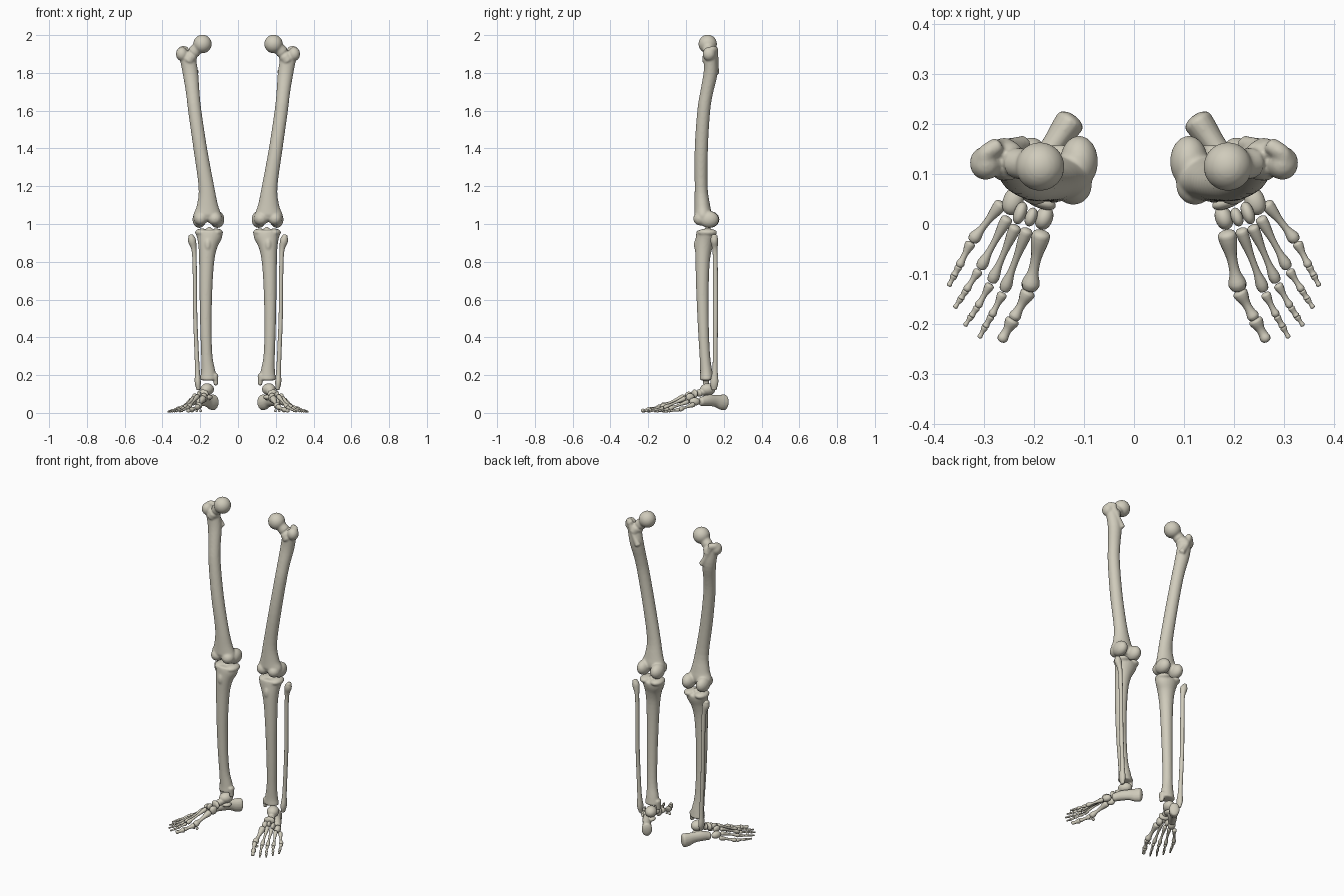
import bpy, bmesh, math
from mathutils import Vector, Matrix

if "Cube" in bpy.data.objects:
    bpy.data.objects.remove(bpy.data.objects["Cube"])

# One ivory colour for every bone
ivory = bpy.data.materials.new("bone_ivory")
ivory.use_nodes = True
COLOUR = (0.63, 0.60, 0.50, 1)
ivory.diffuse_color = COLOUR
ivory.node_tree.nodes["Principled BSDF"].inputs["Base Color"].default_value = COLOUR


def spline(pts, steps):
    """Catmull-Rom resampling of (x, y, z, r1, r2) stations."""
    pts = [Vector(p) for p in pts]
    ext = [pts[0] * 2 - pts[1]] + pts + [pts[-1] * 2 - pts[-2]]
    out = []
    for i in range(1, len(ext) - 2):
        a, b, c, d = ext[i - 1:i + 3]
        for s in range(steps):
            t = s / steps
            out.append(0.5 * (2 * b + (c - a) * t + (2 * a - 5 * b + 4 * c - d) * t ** 2
                              + (3 * b - a - 3 * c + d) * t ** 3))
    return out + [pts[-1]]


def tube(bm, pts, sides=16, steps=4, cap=0.5):
    """Loft of elliptical rings along a curved path, with domed ends."""
    st = spline(pts, steps)
    centres = [Vector(s[:3]) for s in st]
    rings = []
    last = len(st) - 1
    for i, s in enumerate(st):
        t = (centres[min(i + 1, last)] - centres[max(i - 1, 0)]).normalized()
        x = Vector((1, 0, 0))
        u = (x - t * x.dot(t)) if abs(t.z) > 0.8 else t.cross(Vector((0, 0, 1)))
        u.normalize()
        v = t.cross(u)
        ring = (centres[i], u, v, s[3], s[4])
        dome = []
        if i in (0, last):
            sign = -1 if i == 0 else 1
            for ang in (0.5, 1.0, 1.35):
                k = math.cos(ang)
                off = t * sign * cap * min(s[3], s[4]) * math.sin(ang)
                dome.append((centres[i] + off, u, v, s[3] * k, s[4] * k))
        rings += dome[::-1] + [ring] if i == 0 else [ring] + dome
    loops = []
    for c, u, v, r1, r2 in rings:
        angs = [2 * math.pi * k / sides for k in range(sides)]
        loops.append([bm.verts.new(c + u * r1 * math.cos(a) + v * r2 * math.sin(a)) for a in angs])
    faces = [bm.faces.new(loops[0]), bm.faces.new(loops[-1])]
    for a, b in zip(loops, loops[1:]):
        for k in range(sides):
            n = (k + 1) % sides
            faces.append(bm.faces.new((a[k], a[n], b[n], b[k])))
    bmesh.ops.recalc_face_normals(bm, faces=faces)


def ball(bm, centre, radii, turn=0):
    m = (Matrix.Translation(centre) @ Matrix.Rotation(turn, 4, 'Z')
         @ Matrix.Diagonal((*radii, 1)))
    bmesh.ops.create_uvsphere(bm, u_segments=24, v_segments=14, radius=1, matrix=m)


def finish(name, bm, voxel=0, smooth=4):
    """Fuse overlapping volumes if asked, and mirror to the other leg."""
    me = bpy.data.meshes.new(name)
    bm.to_mesh(me)
    bm.free()
    me.shade_smooth()
    me.materials.append(ivory)
    ob = bpy.data.objects.new(name, me)
    bpy.context.collection.objects.link(ob)
    if voxel:
        rm = ob.modifiers.new("fuse", 'REMESH')
        rm.mode = 'VOXEL'
        rm.voxel_size = voxel
        rm.use_smooth_shade = True
        sm = ob.modifiers.new("soften", 'SMOOTH')
        sm.factor = 0.5
        sm.iterations = smooth
    ob.modifiers.new("other_leg", 'MIRROR').use_mirror_merge = False
    return ob


# Thigh bone: shaft, neck, head, trochanters and condyles
bm = bmesh.new()
tube(bm, [(.268, .13, 1.89, .042, .034), (.252, .13, 1.8, .041, .037), (.24, .11, 1.7, .036, .034),
          (.229, .094, 1.6, .035, .034), (.2, .081, 1.4, .036, .035), (.168, .08, 1.2, .041, .034),
          (.162, .086, 1.1, .056, .041), (.162, .09, 1.05, .074, .046), (.162, .088, 1.03, .072, .04)], 24)
tube(bm, [(.19, .115, 1.95, .034, .034), (.225, .12, 1.92, .031, .032), (.262, .13, 1.87, .036, .045)])
ball(bm, (.188, .115, 1.953), (.049, .049, .049))
ball(bm, (.297, .122, 1.9), (.032, .034, .037))
tube(bm, [(.308, .115, 1.9, .02, .024), (.297, .14, 1.922, .018, .02), (.274, .156, 1.918, .018, .022)])
tube(bm, [(.278, .156, 1.91, .016, .014), (.252, .158, 1.85, .015, .014), (.222, .16, 1.8, .017, .017)])
for x, y, rx in ((.11, .125, .038), (.205, .122, .036)):
    ball(bm, (x, y, 1.024), (rx, .052, .045))
    ball(bm, (x + (.012 if x < .16 else -.008), .078, 1.028), (rx, .04, .036))
finish("thigh_bone", bm, .0055)

# Shin bone: plateaus, ridge, shaft and inner ankle
bm = bmesh.new()
tube(bm, [(.152, .108, .955, .071, .052), (.153, .104, .93, .067, .052), (.16, .094, .88, .05, .046),
          (.166, .088, .8, .04, .038), (.17, .087, .65, .034, .033), (.17, .092, .45, .03, .029),
          (.165, .1, .3, .03, .028), (.158, .107, .22, .038, .032), (.157, .109, .178, .045, .036)],
     24, cap=.2)
for x in (.117, .19):
    ball(bm, (x, .113, .955), (.038, .052, .021))
ball(bm, (.153, .115, .968), (.014, .02, .018))
ball(bm, (.16, .058, .89), (.018, .016, .035))
tube(bm, [(.12, .105, .2, .016, .022), (.117, .106, .15, .011, .015)])
finish("shin_bone", bm, .0055, 3)

# Calf bone
bm = bmesh.new()
tube(bm, [(.25, .15, .938, .013, .016), (.243, .15, .91, .021, .02), (.232, .154, .85, .012, .013),
          (.228, .156, .7, .011, .013), (.226, .156, .5, .011, .013), (.216, .154, .25, .012, .013),
          (.213, .15, .165, .016, .021), (.21, .148, .125, .01, .014)], steps=8)
finish("calf_bone", bm)

# Ankle bone: pulley, neck and rounded head
bm = bmesh.new()
ball(bm, (.163, .115, .125), (.035, .042, .032), .4)
tube(bm, [(.165, .11, .118, .027, .024), (.176, .08, .108, .02, .018), (.182, .068, .104, .024, .021)])
finish("ankle_bone", bm, .004, 3)

# Heel bone: tuber, body and inner shelf
bm = bmesh.new()
tube(bm, [(.128, .205, .055, .03, .042), (.142, .185, .057, .028, .04), (.163, .155, .064, .024, .032),
          (.19, .115, .066, .026, .03), (.215, .08, .06, .023, .024)])
ball(bm, (.158, .115, .083), (.024, .028, .014), .5)
finish("heel_bone", bm, .004, 3)

# Midfoot bones: rounded blocks turned along the foot
for name, centre, size in (
        ("boat_bone", (.187, .045, .1), (.033, .014, .024)),
        ("inner_wedge_bone", (.18, .012, .08), (.018, .025, .026)),
        ("middle_wedge_bone", (.206, .014, .095), (.012, .02, .018)),
        ("outer_wedge_bone", (.228, .022, .084), (.013, .024, .02)),
        ("cube_bone", (.242, .046, .06), (.021, .03, .022))):
    bm = bmesh.new()
    m = Matrix.Translation(centre) @ Matrix.Rotation(.35, 4, 'Z') @ Matrix.Diagonal((*size, 1))
    bmesh.ops.create_cube(bm, size=2.3, matrix=m)
    ob = finish(name, bm)
    sub = ob.modifiers.new("round", 'SUBSURF')
    sub.levels = sub.render_levels = 3


def small_bone(name, a, b, base, waist, head):
    """Slim bone with flared ends, from joint a to joint b."""
    a, b = Vector(a), Vector(b)
    pts = []
    for t, r in ((.08, base * .95), (.2, base * .88), (.45, waist), (.68, waist), (.86, head), (.94, head * .9)):
        p = a.lerp(b, t)
        p.z = max(p.z, r + .001)
        pts.append((*p, r, r))
    bm = bmesh.new()
    tube(bm, pts, 12, 3)
    finish(name, bm)


# Each toe ray: joints from the midfoot to the tip, and a thickness
rays = {
    "big": (.018, [(.184, -.012, .078), (.21, -.134, .032), (.242, -.191, .018), (.266, -.234, .009)]),
    "second": (.012, [(.211, -.004, .092), (.262, -.138, .03), (.286, -.185, .018),
                      (.298, -.206, .011), (.31, -.228, .007)]),
    "third": (.0115, [(.234, .002, .08), (.287, -.12, .026), (.314, -.167, .015),
                      (.326, -.185, .01), (.339, -.204, .007)]),
    "fourth": (.0115, [(.25, .018, .062), (.31, -.092, .021), (.337, -.134, .013),
                       (.347, -.15, .009), (.359, -.168, .007)]),
    "little": (.0125, [(.262, .045, .046), (.326, -.036, .017), (.351, -.086, .011),
                       (.36, -.103, .008), (.371, -.124, .006)]),
}
for ray, (r, joints) in rays.items():
    segs = list(zip(joints, joints[1:]))
    for i, (a, b) in enumerate(segs):
        if i == 0:
            name, sizes = ray + "_long_foot_bone", (1.1, .6, 1)
        elif i == len(segs) - 1:
            k = .85 if ray == "big" else .6
            name, sizes = ray + "_toe_tip", (k, k * .6, k * .7)
        elif i == 1:
            name, sizes = ray + "_toe_first_bone", (.88, .5, .68)
        else:
            name, sizes = ray + "_toe_middle_bone", (.65, .48, .6)
        small_bone(name, a, b, *(r * s for s in sizes))

# Small round bones under the ball of the big toe
for side, x in (("inner", .198), ("outer", .218)):
    bm = bmesh.new()
    ball(bm, (x, -.122, .011), (.007, .01, .007))
    finish(side + "_ball_pad_bone", bm)
